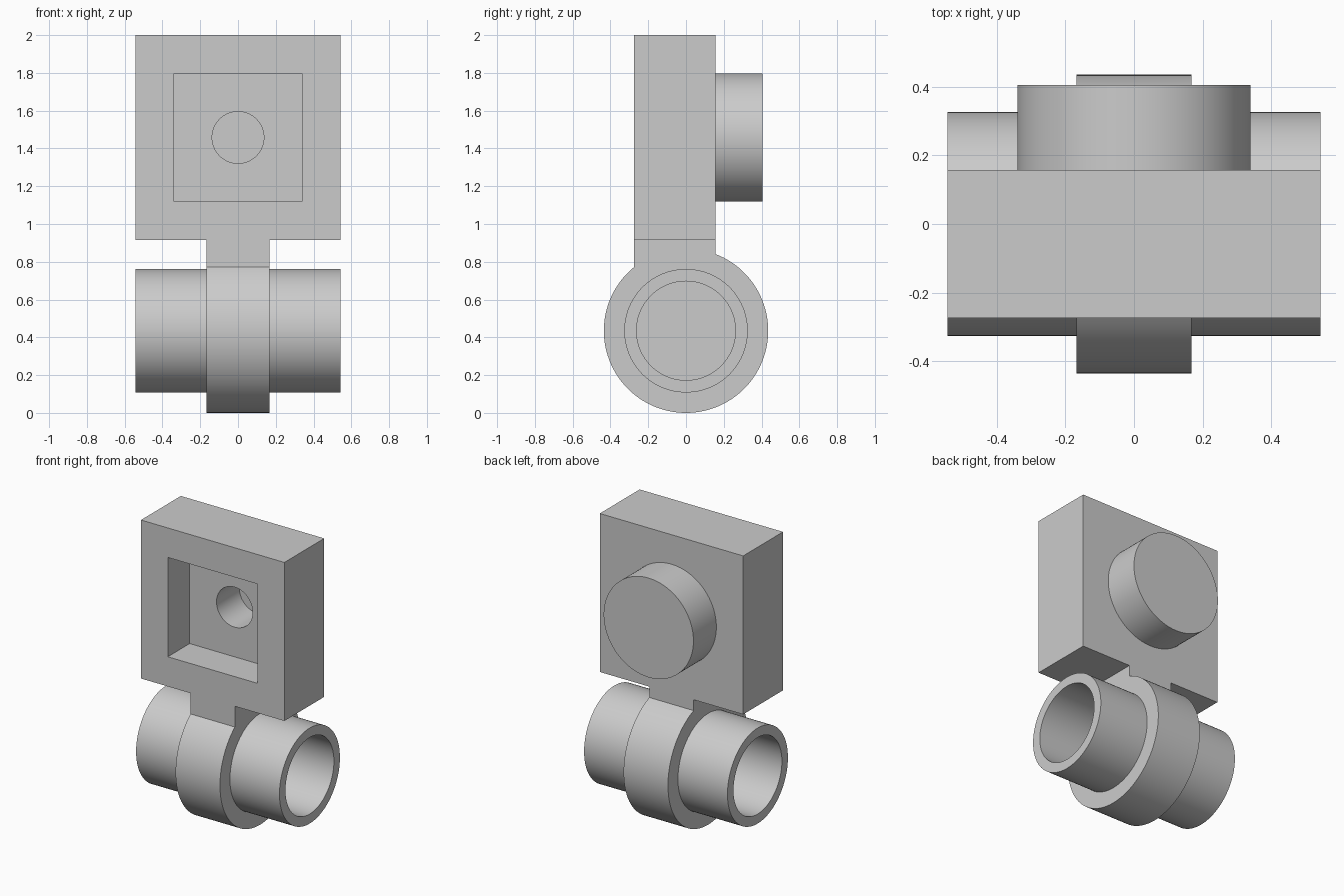
import bpy, bmesh, math
from mathutils import Matrix, Vector

if "Cube" in bpy.data.objects:
    bpy.data.objects.remove(bpy.data.objects["Cube"], do_unlink=True)

grey = bpy.data.materials.new("light_grey")
grey.use_nodes = True
colour = (0.6, 0.6, 0.6, 1)
grey.diffuse_color = colour
grey.node_tree.nodes["Principled BSDF"].inputs["Base Color"].default_value = colour

HALF = 0.543                     # half width of plate and axle
FRONT, BACK = -0.274, 0.157      # plate faces
BASE = 0.915                     # plate underside
STUD_Z = 1.458
RING, AXLE_Z = 0.435, 0.435      # collar radius and axle height
COLLAR = 0.168                   # half width of collar


def make(name, bm):
    bmesh.ops.recalc_face_normals(bm, faces=bm.faces)
    mesh = bpy.data.meshes.new(name)
    bm.to_mesh(mesh)
    bm.free()
    mesh.materials.append(grey)
    ob = bpy.data.objects.new(name, mesh)
    bpy.context.collection.objects.link(ob)
    return ob


def box(name, lo, hi):
    lo, hi = Vector(lo), Vector(hi)
    bm = bmesh.new()
    place = Matrix.Translation((lo + hi) / 2) @ Matrix.Diagonal((*(hi - lo), 1))
    bmesh.ops.create_cube(bm, size=1, matrix=place)
    return make(name, bm)


def peg(name, radius, y0, y1):
    bm = bmesh.new()
    place = Matrix.Translation((0, (y0 + y1) / 2, STUD_Z)) @ Matrix.Rotation(math.pi / 2, 4, "X")
    bmesh.ops.create_cone(bm, cap_ends=True, segments=96, radius1=radius,
                          radius2=radius, depth=y1 - y0, matrix=place)
    return make(name, bm)


def smooth(ob):
    bpy.ops.object.select_all(action="DESELECT")
    ob.select_set(True)
    bpy.context.view_layer.objects.active = ob
    bpy.ops.object.shade_smooth_by_angle(angle=math.radians(30))


def combine(ob, tool, operation):
    mod = ob.modifiers.new("cut", "BOOLEAN")
    mod.object, mod.operation, mod.solver = tool, operation, "EXACT"
    bpy.ops.object.select_all(action="DESELECT")
    bpy.context.view_layer.objects.active = ob
    ob.select_set(True)
    bpy.ops.object.modifier_apply(modifier=mod.name)
    bpy.data.objects.remove(tool, do_unlink=True)


# Square plate with a rear stud, a front pocket and a blind hole
plate = box("square_plate", (-HALF, FRONT, BASE), (HALF, BACK, 2))
combine(plate, peg("stud", 0.34, 0.05, 0.405), "UNION")
combine(plate, box("pocket_cutter", (-0.34, -0.5, STUD_Z - 0.34), (0.34, -0.037, STUD_Z + 0.34)), "DIFFERENCE")
combine(plate, peg("hole_cutter", 0.137, -0.2, 0.21), "DIFFERENCE")
smooth(plate)

# Collar and neck as one extruded outline: arc under the neck, then straight sides
start = math.acos(BACK / RING)
end = -math.pi - math.acos(-FRONT / RING)
steps = 96
outline = [(FRONT, BASE), (BACK, BASE)]
for i in range(steps + 1):
    a = start + (end - start) * i / steps
    outline.append((RING * math.cos(a), AXLE_Z + RING * math.sin(a)))
bm = bmesh.new()
face = bm.faces.new([bm.verts.new((-COLLAR, y, z)) for y, z in outline])
side = bmesh.ops.extrude_face_region(bm, geom=[face])["geom"]
bmesh.ops.translate(bm, vec=(2 * COLLAR, 0, 0), verts=[g for g in side if isinstance(g, bmesh.types.BMVert)])
smooth(make("collar_and_neck", bm))

# Hollow axle sleeve on each side of the collar
for name, sign in (("left_sleeve", 1), ("right_sleeve", -1)):
    bm = bmesh.new()
    profile = [(COLLAR, 0.327), (HALF, 0.327), (HALF, 0.262), (COLLAR, 0.262)]
    verts = [bm.verts.new((sign * x, 0, AXLE_Z + r)) for x, r in profile]
    edges = [bm.edges.new((verts[i], verts[(i + 1) % 4])) for i in range(4)]
    bmesh.ops.spin(bm, geom=verts + edges, cent=(0, 0, AXLE_Z), axis=(1, 0, 0),
                   angle=2 * math.pi, steps=96, use_merge=True)
    bmesh.ops.remove_doubles(bm, verts=bm.verts, dist=0.0001)
    smooth(make(name, bm))
